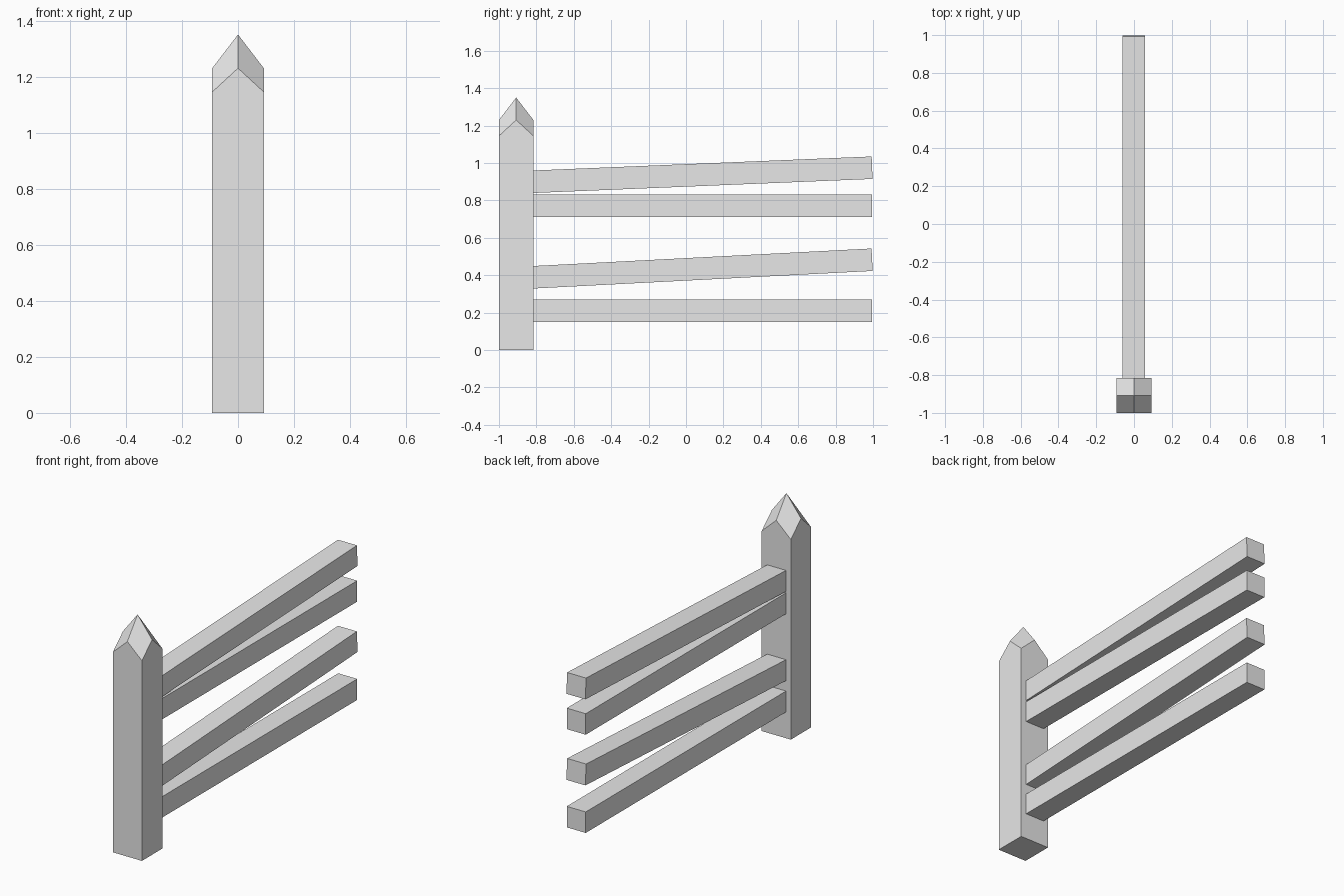
import bpy
import bmesh
import math
from mathutils import Matrix, Vector

default = bpy.data.objects.get("Cube")
if default:
    bpy.data.objects.remove(default, do_unlink=True)

# Single plain grey
grey = bpy.data.materials.new("plain_grey")
grey.use_nodes = True
colour = (0.8, 0.8, 0.8, 1)
grey.diffuse_color = colour
grey.node_tree.nodes["Principled BSDF"].inputs["Base Color"].default_value = colour


def finish(name, bm):
    bmesh.ops.recalc_face_normals(bm, faces=bm.faces)
    mesh = bpy.data.meshes.new(name)
    bm.to_mesh(mesh)
    bm.free()
    mesh.materials.append(grey)
    obj = bpy.data.objects.new(name, mesh)
    bpy.context.collection.objects.link(obj)
    return obj


HALF = 0.092
POST_Y = -1 + HALF
CORNER_Z, MID_Z, APEX_Z = 1.145, 1.23, 1.35


def make_post():
    """Square post whose four corners are chamfered up to a point."""
    bm = bmesh.new()
    corners = [(-1, -1), (1, -1), (1, 1), (-1, 1)]
    mids = [(0, -1), (1, 0), (0, 1), (-1, 0)]

    def ring(points, z):
        return [bm.verts.new((x * HALF, y * HALF, z)) for x, y in points]

    base = ring(corners, 0)
    top = ring(corners, CORNER_Z)
    mid = ring(mids, MID_Z)
    apex = bm.verts.new((0, 0, APEX_Z))
    bm.faces.new(base)
    for i in range(4):
        j = (i + 1) % 4
        bm.faces.new((base[i], base[j], top[j], mid[i], top[i]))
        bm.faces.new((top[i], mid[i], apex, mid[i - 1]))
    finish("post", bm).location.y = POST_Y


def make_rail(name, start_z, end_z):
    """Square bar from inside the post to the far end, given centre heights."""
    start = Vector((-0.002, -0.84, start_z))
    end = Vector((-0.002, 0.995, end_z))
    span = end - start
    bm = bmesh.new()
    bmesh.ops.create_cube(bm, size=1)
    bmesh.ops.scale(bm, vec=(0.12, span.length, 0.12), verts=bm.verts)
    rail = finish(name, bm)
    rail.location = (start + end) / 2
    rail.rotation_euler.x = math.atan2(span.z, span.y)


make_post()
rails = {
    "bottom_level_rail": (0.21, 0.21),
    "lower_sloping_rail": (0.388, 0.483),
    "upper_level_rail": (0.772, 0.772),
    "top_sloping_rail": (0.899, 0.975),
}
for name, (start_z, end_z) in rails.items():
    make_rail(name, start_z, end_z)
